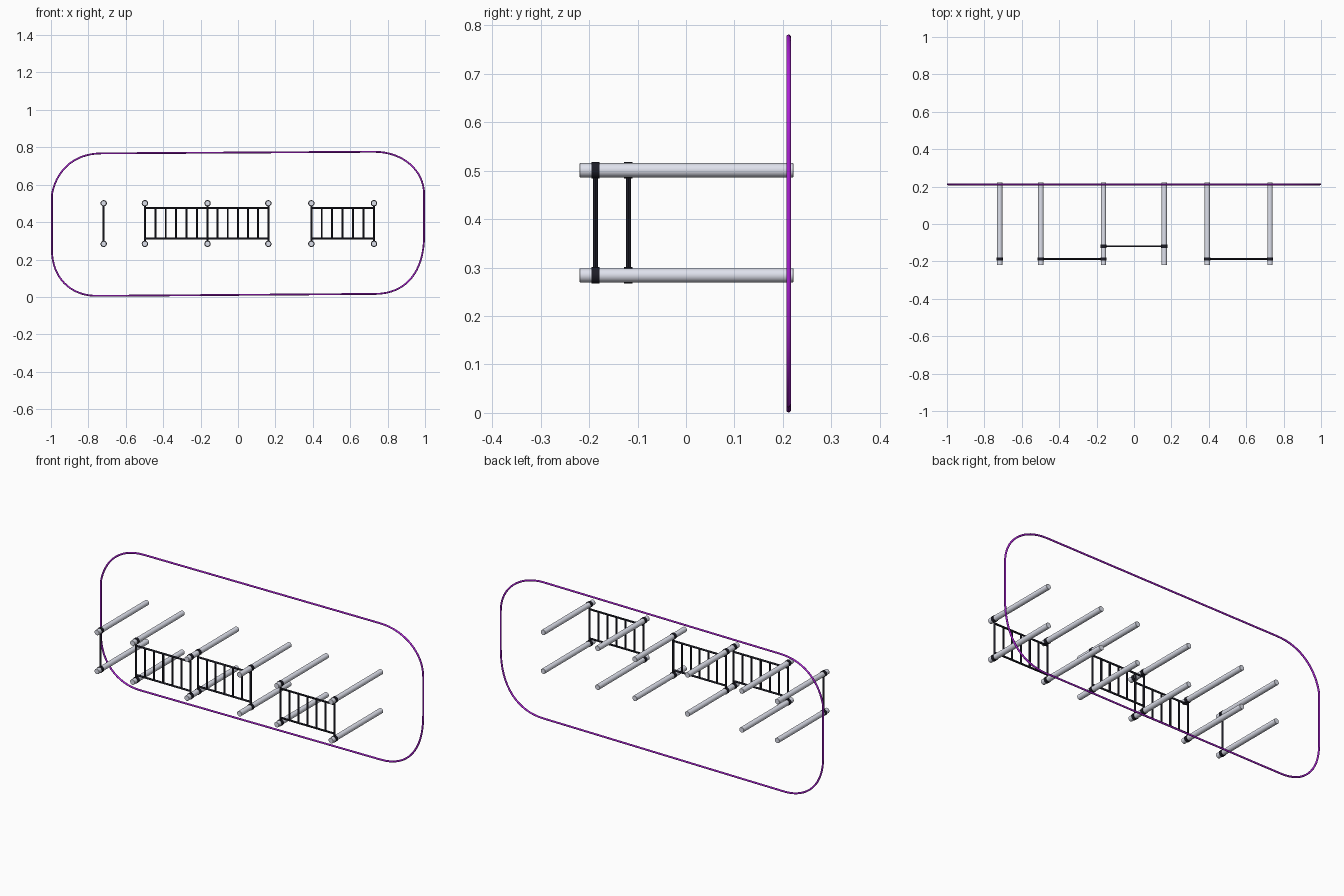
import bpy
from mathutils import Vector

if "Cube" in bpy.data.objects:
    bpy.data.objects.remove(bpy.data.objects["Cube"])


def material(name, color):
    m = bpy.data.materials.new(name)
    m.diffuse_color = color
    m.use_nodes = True
    m.node_tree.nodes["Principled BSDF"].inputs["Base Color"].default_value = m.diffuse_color
    return m


BLACK = material("black_steel", (0.012, 0.012, 0.02, 1))
PURPLE = material("purple_rope", (0.42, 0.015, 0.68, 1))
STEEL = material("pale_steel", (0.74, 0.76, 0.85, 1))


def cylinder(name, a, b, r, mat, sides=24):
    a, b = Vector(a), Vector(b)
    d = b - a
    bpy.ops.mesh.primitive_cylinder_add(vertices=sides, radius=r, depth=d.length,
                                        location=(a + b) / 2)
    o = bpy.context.object
    o.name = name
    o.rotation_euler = d.to_track_quat('Z', 'Y').to_euler()
    o.data.materials.append(mat)
    bpy.ops.object.shade_smooth_by_angle()
    return o


TOP, BOTTOM = 0.501, 0.284
FRONT, INNER = -0.187, -0.119
ROD_R, BAR_R = 0.0145, 0.0052
XS = (-0.718, -0.498, -0.163, 0.162, 0.392, 0.727)

# Pairs of long horizontal rods
for x in XS:
    for z in (TOP, BOTTOM):
        rod = cylinder("horizontal_rod", (x, -0.22, z), (x, 0.222, z), ROD_R, STEEL, 32)
        bevel = rod.modifiers.new("edge", 'BEVEL')
        bevel.width = 0.001
        bevel.segments = 1


# Upright post with a collar gripping each rod
def post(x, y):
    cylinder("upright_post", (x, y, BOTTOM + 0.013), (x, y, TOP - 0.013), BAR_R, BLACK, 12)
    for z in (TOP, BOTTOM):
        cylinder("rod_collar", (x, y - 0.0085, z), (x, y + 0.0085, z), 0.0168, BLACK, 32)


# Railing panel: two posts, two rails and five balusters
def panel(x0, x1, y):
    post(x0, y)
    post(x1, y)
    for z in (0.475, 0.312):
        cylinder("panel_rail", (x0, y, z), (x1, y, z), BAR_R, BLACK, 12)
    for i in range(1, 6):
        x = x0 + (x1 - x0) * i / 6
        cylinder("panel_baluster", (x, y, 0.312), (x, y, 0.475), BAR_R, BLACK, 12)


post(XS[0], FRONT)
panel(XS[1], XS[2], FRONT)
panel(XS[2], XS[3], INNER)
panel(XS[4], XS[5], FRONT)

# Rounded outline loop: x, z, and handle offsets (in, out)
outline = [
    (-0.725, 0.768, (0.1, 0), (-0.17, 0)),
    (-0.995, 0.548, (0.02, 0.11), (0, -0.1)),
    (-0.995, 0.254, (0, 0.1), (0, -0.15)),
    (-0.757, 0.006, (-0.14, 0), (0.1, 0)),
    (0.73, 0.016, (-0.1, 0), (0.165, 0)),
    (0.995, 0.33, (0, -0.2), (0, 0.08)),
    (0.995, 0.548, (0, -0.08), (0, 0.13)),
    (0.73, 0.776, (0.15, 0), (-0.1, 0)),
]
curve = bpy.data.curves.new("outline_loop", 'CURVE')
curve.dimensions = '3D'
curve.bevel_depth = 0.005
curve.bevel_resolution = 3
curve.resolution_u = 16
spline = curve.splines.new('BEZIER')
spline.bezier_points.add(len(outline) - 1)
spline.use_cyclic_u = True
Y = 0.212
for p, (x, z, hin, hout) in zip(spline.bezier_points, outline):
    p.handle_left_type = p.handle_right_type = 'FREE'
    p.co = (x, Y, z)
    p.handle_left = (x + hin[0], Y, z + hin[1])
    p.handle_right = (x + hout[0], Y, z + hout[1])
curve.materials.append(PURPLE)
loop = bpy.data.objects.new("outline_loop", curve)
bpy.context.collection.objects.link(loop)
